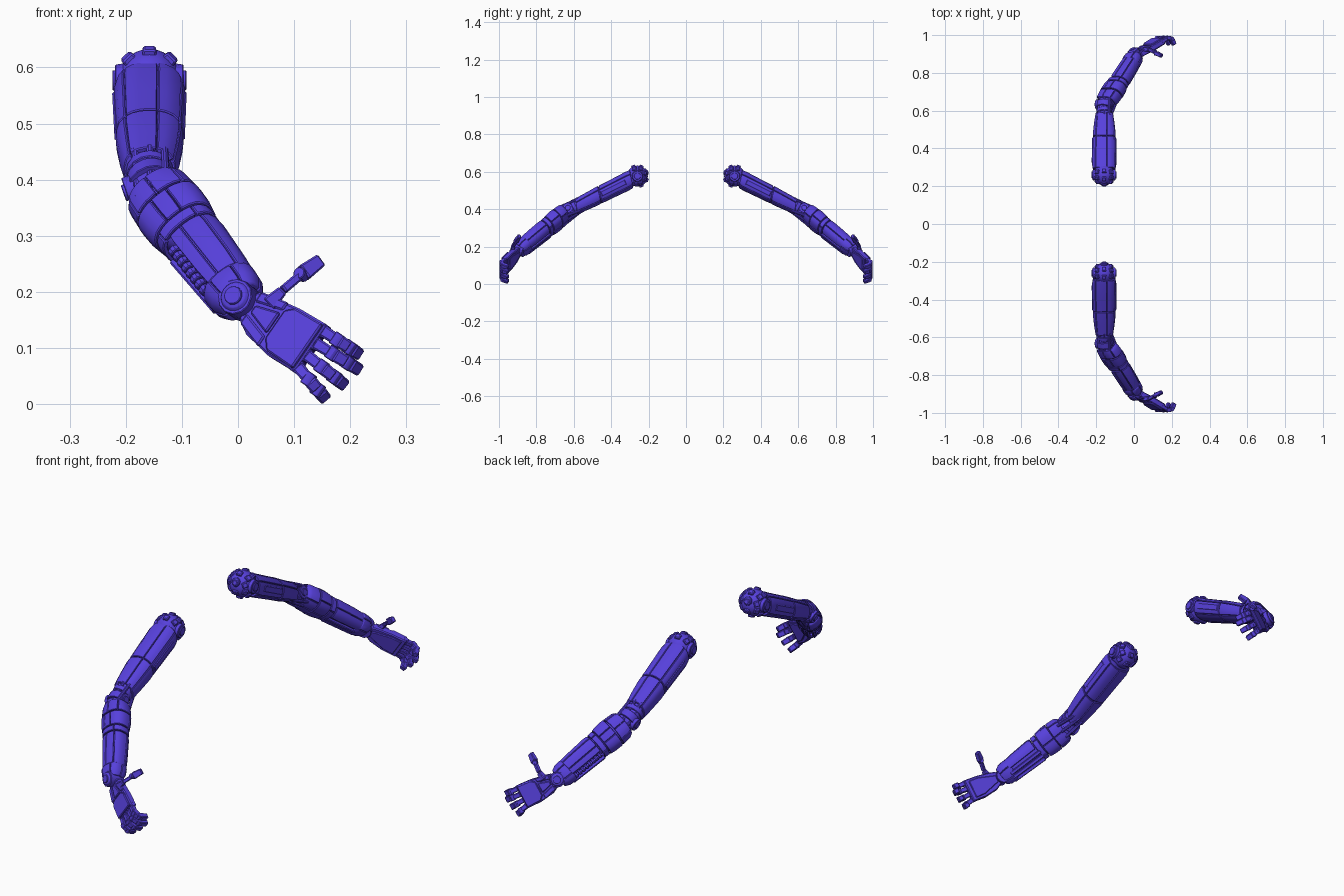
import bpy, bmesh, math
from mathutils import Matrix, Vector

if "Cube" in bpy.data.objects:
    bpy.data.objects.remove(bpy.data.objects["Cube"])

COLOR = (0.095, 0.052, 0.72, 1)
mat = bpy.data.materials.new("violet_blue")
mat.use_nodes = True
mat.diffuse_color = COLOR
mat.node_tree.nodes["Principled BSDF"].inputs["Base Color"].default_value = COLOR
parts = []


def finish(name, bm, bevel=0.0):
    """Turn a bmesh into an object mirrored to the opposite arm."""
    bmesh.ops.recalc_face_normals(bm, faces=bm.faces)
    if bevel:
        sharp = [e for e in bm.edges if len(e.link_faces) == 2 and e.calc_face_angle() > 0.7]
        bmesh.ops.bevel(bm, geom=sharp, offset=bevel, segments=1, affect='EDGES', clamp_overlap=True)
    me = bpy.data.meshes.new(name)
    bm.to_mesh(me)
    bm.free()
    me.materials.append(mat)
    ob = bpy.data.objects.new(name, me)
    bpy.context.collection.objects.link(ob)
    mod = ob.modifiers.new("opposite_arm", 'MIRROR')
    mod.use_axis = (False, True, False)
    mod.use_mirror_merge = False
    parts.append(ob)


def frame(p0, p1):
    """Local z along the limb, local y towards its outer side."""
    z = (Vector(p1) - Vector(p0)).normalized()
    x = Vector((-z.z, 0, z.x))
    x = x.normalized() if x.length > 0.01 else Vector((1, 0, 0))
    m = Matrix((x, z.cross(x), z)).transposed().to_4x4()
    m.translation = Vector(p0)
    return m


def loft(name, m, rings, bevel=0.0):
    bm = bmesh.new()
    rows = [[bm.verts.new(m @ Vector(p)) for p in ring] for ring in rings]
    n = len(rows[0])
    for a, b in zip(rows, rows[1:]):
        for i in range(n):
            j = (i + 1) % n
            bm.faces.new((a[i], a[j], b[j], b[i]))
    bm.faces.new(rows[0][::-1])
    bm.faces.new(rows[-1])
    finish(name, bm, bevel)


def around(deg, rx, ry, z, e=2.6):
    """Point on a squarish oval section."""
    c, s = math.cos(math.radians(deg)), math.sin(math.radians(deg))
    r = (abs(c / rx) ** e + abs(s / ry) ** e) ** (-1 / e)
    return Vector((r * c, r * s, z))


def core(name, m, rings):
    loft(name, m, [[around(a, rx, ry, z) for a in range(0, 360, 20)] for z, rx, ry in rings])


def shell(name, m, seams, rings, skew=0.0, thick=0.009):
    """Curved armour plates between neighbouring seam angles."""
    for k, (a0, a1) in enumerate(zip(seams, seams[1:])):
        n = max(2, round((a1 - a0) / 14))
        angs = [a0 + 1.3 + (a1 - a0 - 2.6) * i / n for i in range(n + 1)]
        loops = []
        for z, rx, ry in rings:
            lift = [skew * math.sin(math.radians(a)) for a in angs]
            out = [around(a, rx, ry, z + s) for a, s in zip(angs, lift)]
            inn = [around(a, rx - thick, ry - thick, z + s) for a, s in zip(angs, lift)]
            loops.append(out + inn[::-1])
        loft(f"{name}_{k + 1}", m, loops, 0.0018)


def rod(name, p0, p1, r0, r1=None, n=16, bevel=0.0015):
    m = frame(p0, p1)
    ln = (Vector(p1) - Vector(p0)).length
    rings = [[(r * math.cos(math.tau * i / n), r * math.sin(math.tau * i / n), z) for i in range(n)]
             for r, z in ((r0, 0), (r1 or r0, ln))]
    loft(name, m, rings, bevel)


def block(name, p0, p1, w0, h0, w1=None, h1=None, bevel=0.003):
    m = frame(p0, p1)
    ln = (Vector(p1) - Vector(p0)).length
    rings = [[(w * sx, h * sy, z) for sx, sy in ((-1, -1), (1, -1), (1, 1), (-1, 1))]
             for w, h, z in ((w0, h0, 0), (w1 or w0, h1 or h0, ln))]
    loft(name, m, rings, bevel)


def ball(name, centre, radius):
    bm = bmesh.new()
    bmesh.ops.create_uvsphere(bm, u_segments=24, v_segments=14, radius=radius, matrix=Matrix.Translation(centre))
    finish(name, bm)


S = Vector((-0.158, -0.26, 0.577))
E = Vector((-0.157, -0.632, 0.392))
W = Vector((0.007, -0.89, 0.183))
K = Vector((0.133, -0.970, 0.096))
UP, FORE, HAND = frame(S, E), frame(E, W), frame(W, K)

# Shoulder ball with hub discs and lugs
ball("shoulder_ball", S, 0.056)
for side, word in ((-1, "right"), (1, "left")):
    ax = Vector((side, 0, 0))
    rod(f"shoulder_hub_{word}", S + ax * 0.04, S + ax * 0.061, 0.031, 0.028)
    rod(f"shoulder_cap_{word}", S + ax * 0.055, S + ax * 0.066, 0.018)
arm_dir = (E - S).normalized()
rod("shoulder_back_cap", S - arm_dir * 0.04, S - arm_dir * 0.059, 0.022, 0.018)
for lat in (-42, 0, 42):
    for k in range(8):
        la, th = math.radians(lat), math.tau * k / 8 + math.pi / 8
        d = Vector((math.sin(la), math.cos(la) * math.cos(th), math.cos(la) * math.sin(th)))
        if d.dot(arm_dir) < 0.35:
            block("shoulder_lug", S + d * 0.045, S + d * 0.063, 0.014, 0.013, 0.011, 0.011)

# Upper arm: long plates, then a tapering sleeve behind a slanted split
core("upper_arm_core", UP, [(0.03, .054, .039), (0.22, .053, .037), (0.36, .038, .033), (0.42, .036, .033)])
seams = [-30, 25, 72, 140, 210, 270, 330]
shell("upper_arm_plate", UP, seams, [(0.035, .06, .047), (0.06, .064, .049), (0.15, .062, .047), (0.222, .060, .046)], -0.015)
shell("lower_sleeve_plate", UP, seams, [(0.226, .06, .046), (0.25, .060, .046), (0.31, .054, .043), (0.365, .046, .041)], -0.015)
for a in (0, 180):
    block("upper_arm_side_strip", UP @ around(a, .062, .045, 0.07), UP @ around(a, .059, .045, 0.215), 0.004, 0.014)

# Elbow collar, hinge discs and small pistons
rod("elbow_collar", UP @ Vector((0, 0, 0.365)), UP @ Vector((0, 0, 0.385)), 0.043, 0.041)
rod("elbow_ring", UP @ Vector((0, 0, 0.392)), FORE @ Vector((0, 0, 0.012)), 0.043, 0.046)
ex = (FORE.col[0].xyz + UP.col[0].xyz).normalized()
rod("elbow_axle", E - ex * 0.045, E + ex * 0.045, 0.027)
rod("elbow_axle_pin", E - ex * 0.05, E + ex * 0.05, 0.015)
for a in (50, 90, 130, 230, 270, 310):
    rod("elbow_piston", UP @ around(a, .041, .036, 0.34), FORE @ around(a, .05, .042, 0.045), 0.007, n=10)

# Forearm: cuffs, a long shell with an open slot, wrist cuff
core("forearm_core", FORE, [(0.0, .036, .034), (0.06, .053, .036), (0.15, .048, .035), (0.18, .031, .027), (0.35, .03, .027)])
shell("elbow_cuff", FORE, [-35, 35, 90, 145, 215, 270, 325],
      [(0.025, .052, .042), (0.04, .061, .046), (0.08, .064, .048)], -0.008)
shell("forearm_cuff", FORE, [-20, 70, 110, 200, 270, 340],
      [(0.084, .065, .049), (0.12, .064, .049), (0.145, .06, .046)], -0.006)
shell("forearm_ring", FORE, [-40, 50, 140, 230, 320],
      [(0.148, .058, .045), (0.172, .057, .045)], -0.006)
shell("forearm_plate", FORE, [-75, -15, 45, 95, 128],
      [(0.176, .056, .044), (0.194, .058, .046), (0.28, .054, .045), (0.325, .05, .042)], -0.006)
shell("wrist_cuff", FORE, [-60, 0, 60, 120, 180, 240, 300],
      [(0.313, .046, .039), (0.325, .052, .044), (0.352, .05, .042), (0.372, .04, .034)])
for k in range(8):
    z = 0.18 + k * 0.0175
    rod("slot_vertebra", FORE @ around(158, .041, .035, z), FORE @ around(158, .041, .035, z + 0.012), 0.012, 0.010, n=10)
for a in (198, 228, 256):
    block("slot_rail", FORE @ around(a, .053, .04, 0.17), FORE @ around(a, .047, .037, 0.335), 0.008, 0.007)

# Wrist joint
n = HAND.col[1].xyz
rod("wrist_joint", W - n * 0.03, W + n * 0.034, 0.032, 0.033, n=12)
rod("wrist_cap", W + n * 0.03, W + n * 0.040, 0.029, 0.023, n=20)
rod("wrist_button", W + n * 0.035, W + n * 0.044, 0.017)
ball("wrist_ball", W, 0.03)


def slab(name, spec, y0, y1, bevel):
    """Flat tapered plate on the hand: (z, left x, right x) stations."""
    loft(name, HAND, [[(a, y0, z), (b, y0, z), (b, y1, z), (a, y1, z)] for z, a, b in spec], bevel)


# Hand: palm body with raised plates on the back and pads inside
slab("palm", [(0.02, -.028, .03), (0.05, -.044, .038), (0.11, -.053, .048), (0.172, -.05, .052)], -0.016, 0.014, 0.004)
slab("hand_back_plate", [(0.09, -.03, .03), (0.106, -.047, .044), (0.169, -.047, .048)], 0.01, 0.021, 0.003)
slab("hand_back_wedge", [(0.036, -.008, .008), (0.085, -.022, .022)], 0.01, 0.02, 0.003)
slab("hand_side_plate_low", [(0.03, -.034, -.013), (0.086, -.05, -.028)], 0.008, 0.018, 0.003)
slab("hand_side_plate_high", [(0.03, .013, .034), (0.086, .028, .045)], 0.008, 0.018, 0.003)
slab("palm_pad", [(0.03, -.015, .015), (0.11, -.04, .038), (0.155, -.04, .04)], -0.021, -0.012, 0.003)

# Fingers: three segments and hinge pins each, curling inwards
hx = HAND.col[0].xyz
tips = [(0.213, 0.091), (0.213, 0.063), (0.187, 0.036), (0.153, 0.013)]
for k, (tx, tz) in enumerate(tips):
    base = HAND @ Vector((0.039 - 0.026 * k, 0.0, 0.167))
    path = [base]
    for t, y in ((0.42, -0.986), (0.76, -0.981), (1.0, -0.95)):
        path.append(Vector((base.x + (tx - base.x) * t, y, base.z + (tz - base.z) * t)))
    for i in range(3):
        a, b = path[i], path[i + 1]
        w = 0.0108 if i == 0 else 0.0122
        block(f"finger_{k + 1}_segment_{i + 1}", a.lerp(b, 0.12), a.lerp(b, 0.93 if i < 2 else 1), w, w, w * 0.9, w * 0.9)
        rod(f"finger_{k + 1}_hinge_{i + 1}", a - hx * 0.0125, a + hx * 0.0125, 0.0105, n=12)

# Thumb
t0, t1, t2, t3 = [Vector(p) for p in ((0.055, -0.925, 0.178), (0.08, -0.925, 0.203),
                                      (0.113, -0.907, 0.231), (0.147, -0.89, 0.256))]
block("thumb_mount", t0, t1, 0.014, 0.013, 0.009, 0.01)
block("thumb_rod", t1, t2, 0.008, 0.009)
rod("thumb_hinge", t2 - n * 0.012, t2 + n * 0.012, 0.011, n=12)
block("thumb_tip", t2.lerp(t3, 0.1), t3, 0.015, 0.011, 0.012, 0.009)

# Smooth curved plates, keep hard edges
for ob in bpy.context.selected_objects:
    ob.select_set(False)
for ob in parts:
    ob.select_set(True)
bpy.context.view_layer.objects.active = parts[0]
bpy.ops.object.shade_smooth_by_angle(angle=math.radians(30))
